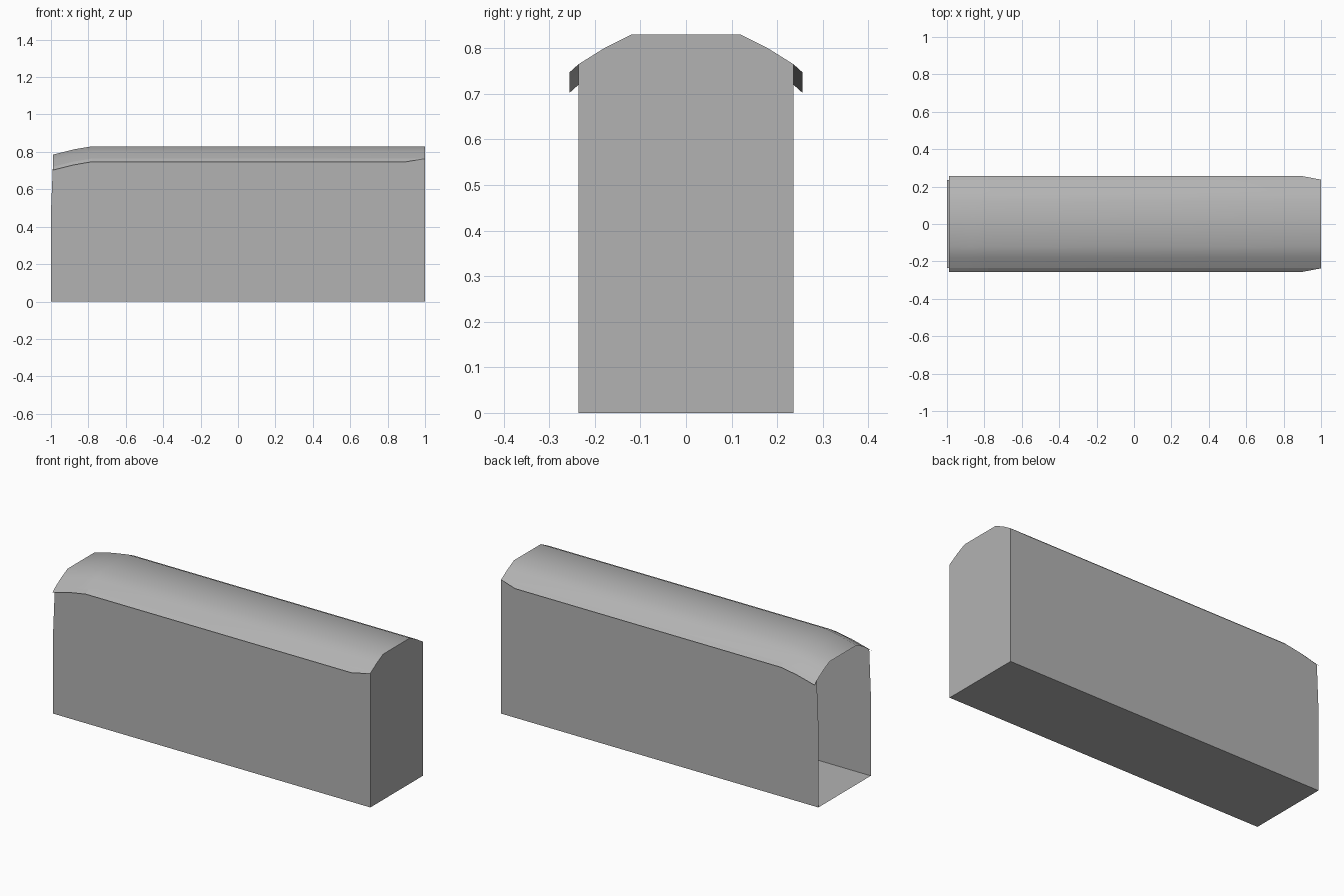
import bpy

if "Cube" in bpy.data.objects:
    bpy.data.objects.remove(bpy.data.objects["Cube"])

# One plain grey for the whole body
grey = bpy.data.materials.new("plain grey")
grey.diffuse_color = (0.45, 0.45, 0.45, 1)
grey.use_nodes = True
grey.node_tree.nodes["Principled BSDF"].inputs["Base Color"].default_value = grey.diffuse_color

HALF = 0.236            # half width of the body
EAVE = 0.765            # height of the wall top
ROOF = [(-HALF, EAVE), (-0.18, 0.80), (-0.12, 0.83),
        (0.12, 0.83), (0.18, 0.80), (HALF, EAVE)]
# Roof stations: x, drop at the open end, eave overhang factor
STATIONS = [(-0.99, 0.045, 1), (-0.88, 0.017, 1), (-0.78, 0, 1),
            (0.90, 0, 1), (1.0, 0, 0)]


def add(name, verts, faces, smooth=False):
    mesh = bpy.data.meshes.new(name)
    mesh.from_pydata(verts, [], faces)
    mesh.update()
    mesh.materials.append(grey)
    ob = bpy.data.objects.new(name, mesh)
    bpy.context.collection.objects.link(ob)
    if smooth:
        bpy.ops.object.select_all(action='DESELECT')
        ob.select_set(True)
        bpy.context.view_layer.objects.active = ob
        bpy.ops.object.shade_smooth_by_angle(angle=0.524)
    return ob


def loft(name, sections, smooth=False):
    n = len(sections[0])
    verts = [p for s in sections for p in s]
    faces = []
    for i in range(len(sections) - 1):
        for j in range(n - 1):
            a, b = i * n + j, (i + 1) * n + j
            faces.append((a, b, b + 1, a + 1))
    return add(name, verts, faces, smooth)


# Arched roof, curving down at the open end
loft("roof", [[(x, y, z - d) for y, z in ROOF] for x, d, _ in STATIONS], True)

# Side walls and thin overhanging eaves
outline = [(-1, 0), (1, 0), (1, EAVE)]
outline += [(x, EAVE - d) for x, d, _ in reversed(STATIONS[:4])] + [(-1, 0.48)]
for side, label in ((-1, "front"), (1, "back")):
    idx = list(range(len(outline)))
    add(label + "_wall", [(x, side * HALF, z) for x, z in outline],
        [idx if side < 0 else idx[::-1]])
    strips = []
    for x, d, k in STATIONS:
        inner = (x, side * HALF, EAVE - d)
        outer = (x, side * (HALF + 0.02 * k), EAVE - d - 0.018 * k)
        strips.append([outer, inner] if side < 0 else [inner, outer])
    # the eave narrows to nothing at the closed end
    strips[-1] = [(1, side * (HALF + 0.001), EAVE - 0.001), (1, side * HALF, EAVE)][::-side]
    loft(label + "_eave", strips)

# Floor
add("floor", [(-1, -HALF, 0), (1, -HALF, 0), (1, HALF, 0), (-1, HALF, 0)],
    [(3, 2, 1, 0)])

# Closed end wall; the other end stays open
end = [(1, HALF, 0)] + [(1, y, z) for y, z in reversed(ROOF)] + [(1, -HALF, 0)]
add("end_wall", end, [list(range(len(end)))])
